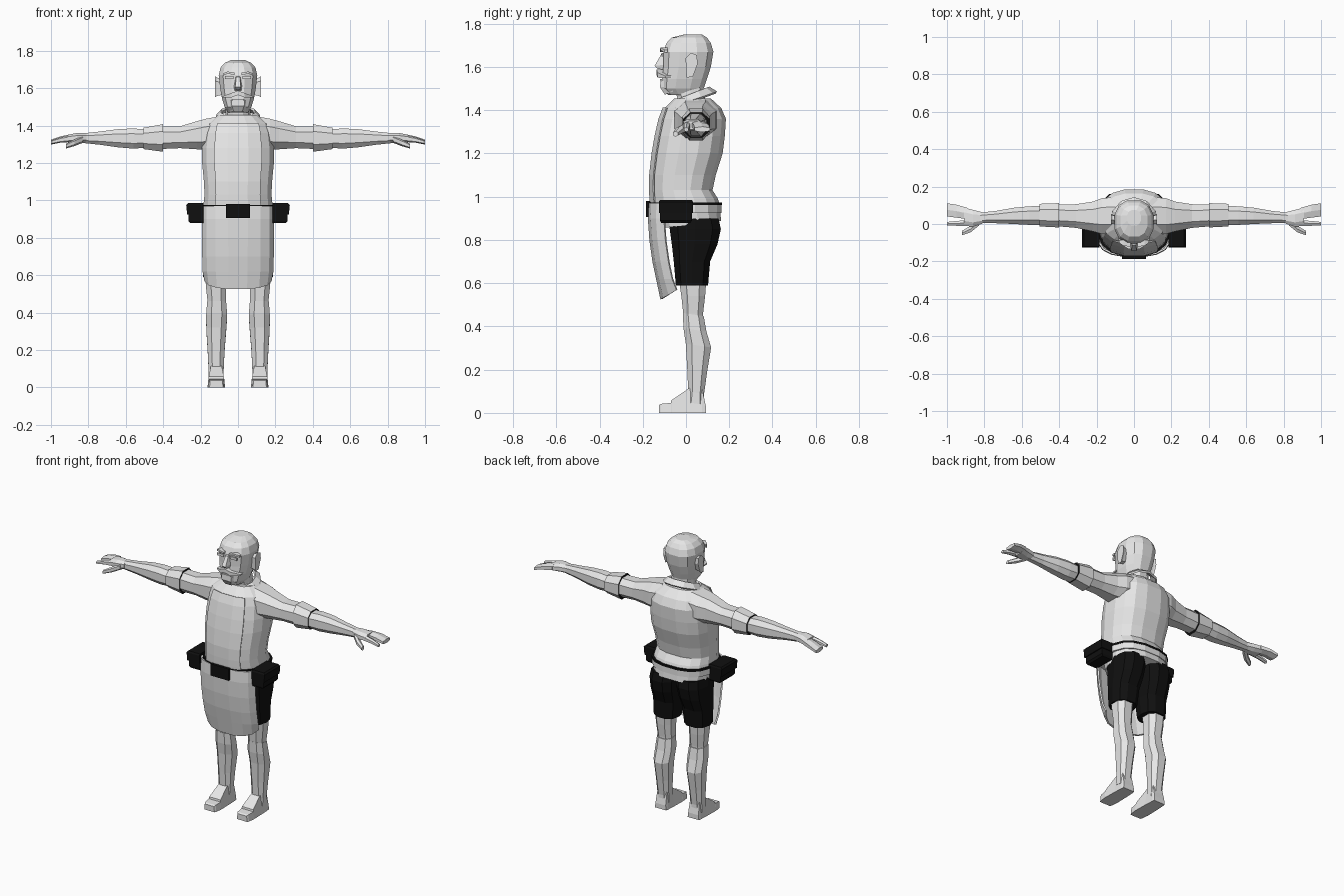
import bpy, bmesh, math
from mathutils import Vector


def material(name, v):
    m = bpy.data.materials.new(name)
    m.diffuse_color = (v, v, v, 1)
    return m


GREY = material("light grey", 0.8)
BLACK = material("black", 0.005)


def loft(name, rings, mat=GREY, closed=True, caps=True, thick=0, cap_mat=None):
    """Join rows of points with faces; closed rows become tubes."""
    bm = bmesh.new()
    rows = [[bm.verts.new(p) for p in r] for r in rings]
    n = len(rows[0])
    for a, b in zip(rows, rows[1:]):
        for i in range(n if closed else n - 1):
            j = (i + 1) % n
            bm.faces.new((a[i], a[j], b[j], b[i]))
    if closed and caps:
        for r in (rows[0], rows[-1]):
            bm.faces.new(r).material_index = 1 if cap_mat else 0
    bmesh.ops.recalc_face_normals(bm, faces=bm.faces)
    me = bpy.data.meshes.new(name)
    bm.to_mesh(me)
    bm.free()
    ob = bpy.data.objects.new(name, me)
    bpy.context.collection.objects.link(ob)
    me.materials.append(mat)
    if cap_mat:
        me.materials.append(cap_mat)
    if thick:
        s = ob.modifiers.new("thickness", 'SOLIDIFY')
        s.thickness = thick
        s.offset = 0
    return ob


def sp(v, e):
    return math.copysign(abs(v) ** (2 / e), v)


def zring(z, yf, yb, rx, n=16, cx=0, e=2.5, off=0, tilt=0, keep=None):
    """Horizontal rounded ring starting at the front; keep limits it to the front points."""
    cy, ry = (yf + yb) / 2, (yb - yf) / 2 + off
    idx = range(n) if keep is None else range(-keep, keep)
    out = []
    for i in idx:
        a = (i + 0.5) * 2 * math.pi / n
        x, y = cx + (rx + off) * sp(math.sin(a), e), cy - ry * sp(math.cos(a), e)
        out.append((x, y, z + tilt * y))
    return out


def xring(s, x, y0, y1, z0, z1, n=8, e=2.4):
    """Upright ring across an arm, s is the side."""
    return [(s * x, (y0 + y1) / 2 + (y1 - y0) / 2 * sp(math.cos((i + .5) * 2 * math.pi / n), e),
             (z0 + z1) / 2 + (z1 - z0) / 2 * sp(math.sin((i + .5) * 2 * math.pi / n), e)) for i in range(n)]


def box(name, x0, x1, y0, y1, z0, z1, mat=GREY):
    return loft(name, [[(x0, y0, z), (x1, y0, z), (x1, y1, z), (x0, y1, z)] for z in (z0, z1)], mat)


# shirt: z, front, back, half width
shirt = [(.955, -.16, .162, .188), (.99, -.162, .15, .186), (1.03, -.163, .125, .182),
         (1.10, -.163, .14, .185), (1.20, -.152, .172, .195), (1.28, -.138, .182, .195),
         (1.36, -.12, .187, .185), (1.41, -.10, .165, .17), (1.455, -.055, .115, .11)]
loft("shirt", [zring(*r) for r in shirt])

# apron bib and skirt
loft("apron_bib", [zring(*r, off=.007, keep=2) for r in shirt[:8]], closed=False, thick=.006)
skirt = [(.97, -.17, .19), (.9, -.173, .192), (.8, -.166, .192), (.7, -.152, .19), (.62, -.135, .188), (.55, -.115, .178)]
rows = [zring(z, y, y + .2, rx, keep=4) for z, y, rx in skirt]
rows[-1] = [(x, y, .525 + .6 * (y + .115)) for x, y, z in rows[-1]]
loft("apron_skirt", rows, closed=False, thick=.01)

# hips and belt
loft("hips", [zring(.868, -.13, .165, .18, tilt=.12), zring(.955, -.15, .158, .185)])
loft("belt", [zring(z, -.165, .158, .188, off=.008) for z in (.925, .962)])
loft("belt_edge", [zring(z, -.165, .158, .188, off=.011) for z in (.962, .974)], BLACK)
box("buckle", -.064, .064, -.186, -.16, .905, .98, BLACK)

# neck and collar
loft("neck", [zring(1.40, -.05, .10, .08, 10), zring(1.46, -.045, .09, .068, 10), zring(1.53, -.05, .085, .066, 10)])
top, low = [], []
for i in range(11):
    a = math.radians(12 + 33.6 * i)
    sx, cs = math.sin(a), math.cos(a)
    y = .025 - .08 * cs
    top.append((.09 * sx, y, 1.462 + .4 * y))
    drop = .04 if i in (0, 10) else 0
    x = .12 * sx if not drop else math.copysign(.045, sx)
    y = .025 - .115 * cs - drop * .5
    low.append((x, y, 1.432 + .35 * y - drop))
loft("collar", [top, low], closed=False, thick=.012)

# head
head = [(1.47, -.085, .07, .055), (1.50, -.115, .085, .074), (1.545, -.114, .10, .088), (1.60, -.108, .118, .098),
        (1.67, -.108, .13, .106), (1.71, -.093, .118, .096), (1.735, -.07, .10, .073), (1.75, -.01, .075, .038)]
loft("head", [zring(*r, n=12) for r in head])
loft("nose", [[(-.012, -.10, 1.665), (.012, -.10, 1.665), (.01, -.114, 1.66), (-.01, -.114, 1.66)],
              [(-.022, -.10, 1.61), (.022, -.10, 1.61), (.014, -.145, 1.605), (-.014, -.145, 1.605)],
              [(-.02, -.10, 1.588), (.02, -.10, 1.588), (.01, -.13, 1.59), (-.01, -.13, 1.59)]])
box("mouth", -.03, .03, -.121, -.10, 1.535, 1.543)
loft("beard", [[(-.06, -.06, z1), (.06, -.06, z1), (.06 * k, y, z), (-.06 * k, y, z)]
               for z, z1, y, k in ((1.472, 1.485, -.098, .35), (1.505, 1.515, -.12, .55), (1.535, 1.545, -.118, .6))])

for s, side in ((1, "left"), (-1, "right")):
    # moustache, eyes, brows, ears
    loft("moustache_" + side, [[(s * x, y, z + h), (s * x, y, z - h), (s * x, y + .03, z - h), (s * x, y + .03, z + h)]
                               for x, y, z, h in ((0, -.136, 1.575, .012), (.035, -.132, 1.562, .012), (.082, -.095, 1.553, .004))])
    box("eye_" + side, s * .024, s * .07, -.113, -.106, 1.648, 1.664)
    loft("brow_" + side, [[(s * x, y, z), (s * x, y, z + .012), (s * x, -.085, z + .012), (s * x, -.085, z)]
                          for x, y, z in ((.018, -.12, 1.67), (.055, -.118, 1.677), (.08, -.1, 1.667))])
    loft("ear_" + side, [[(s * x, .022 + k * dy, 1.605 + k * dz) for dy, dz in
                          ((-.02, -.055), (.01, -.05), (.032, .01), (.028, .05), (.0, .06), (-.024, .035))]
                         for x, k in ((.085, .75), (.112, .85), (.124, 1))])

    # sleeve, cuff and forearm
    loft("sleeve_" + side, [xring(s, *r) for r in (
        (.10, -.06, .15, 1.27, 1.455), (.17, -.06, .145, 1.265, 1.442), (.22, -.045, .125, 1.268, 1.428),
        (.31, -.025, .11, 1.275, 1.40), (.42, -.015, .108, 1.27, 1.40))])
    loft("cuff_" + side, [xring(s, .402, -.023, .116, 1.255, 1.412), xring(s, .505, -.017, .112, 1.27, 1.392)],
         cap_mat=BLACK)
    loft("forearm_" + side, [xring(s, *r) for r in (
        (.49, -.01, .10, 1.278, 1.382), (.56, -.008, .098, 1.273, 1.388), (.64, -.003, .09, 1.28, 1.384),
        (.74, .002, .072, 1.295, 1.37), (.83, .003, .062, 1.305, 1.36))])
    # hand
    loft("palm_" + side, [xring(s, *r) for r in (
        (.81, .0, .065, 1.307, 1.36), (.86, -.018, .078, 1.306, 1.362), (.91, -.012, .092, 1.308, 1.352))])
    loft("fingers_" + side, [xring(s, *r, n=6) for r in (
        (.89, .022, .09, 1.312, 1.354), (.95, .03, .108, 1.308, 1.342), (1.0, .036, .115, 1.298, 1.324))])
    loft("index_finger_" + side, [xring(s, *r, n=6) for r in (
        (.89, -.012, .022, 1.312, 1.35), (.95, -.011, .018, 1.308, 1.337), (1.0, -.01, .012, 1.3, 1.32))])
    loft("thumb_" + side, [xring(s, *r, n=6) for r in (
        (.83, -.012, .03, 1.307, 1.345), (.875, -.048, -.008, 1.29, 1.325), (.92, -.062, -.035, 1.277, 1.302))])

    # shorts leg
    loft("shorts_" + side, [zring(z, f, b, rx, 10, s * cx) for z, f, b, rx, cx in (
        (.59, -.05, .105, .078, .108), (.70, -.06, .115, .084, .103), (.78, -.07, .15, .089, .098),
        (.85, -.08, .166, .093, .094), (.90, -.08, .155, .09, .09))], BLACK)
    # thigh, shin and shoe
    loft("thigh_" + side, [zring(z, f, b, rx, 8, s * cx) for z, f, b, rx, cx in (
        (.64, -.04, .1, .064, .118), (.54, -.025, .092, .057, .118), (.46, -.016, .082, .052, .114),
        (.41, -.012, .08, .048, .114))])
    loft("shin_" + side, [zring(z, f, b, rx, 8, s * cx, tilt=-.15) for z, f, b, rx, cx in (
        (.46, -.018, .085, .054, .114), (.39, -.015, .098, .06, .114), (.32, -.005, .12, .057, .116),
        (.2, .003, .1, .048, .117), (.1, .008, .086, .043, .117), (.05, .0, .088, .043, .117))])
    loft("shoe_" + side, [[(s * .116 - w, y, 0), (s * .116 + w, y, 0), (s * .116 + w * k, y, h), (s * .116 - w * k, y, h)]
                          for y, w, h, k in ((-.125, .036, .036, .9), (-.115, .042, .042, .9), (-.07, .047, .046, .9),
                                             (-.068, .047, .058, .85), (.015, .045, .115, .65), (.075, .042, .11, .8),
                                             (.092, .04, .03, .9))])

    # belt pouch with flap
    loft("pouch_" + side, [[(s * .185, f, z), (s * o, f, z), (s * o, b, z), (s * .185, b, z)] for z, o, f, b in (
        (.878, .255, -.115, .02), (.89, .265, -.12, .028), (.935, .265, -.12, .028))], BLACK)
    loft("pouch_flap_" + side, [[(s * .185, f, z), (s * o, f, z), (s * o, b, z), (s * .185, b, z)] for z, o, f, b in (
        (.925, .272, -.126, .033), (.975, .277, -.126, .033), (.985, .268, -.12, .028))], BLACK)
